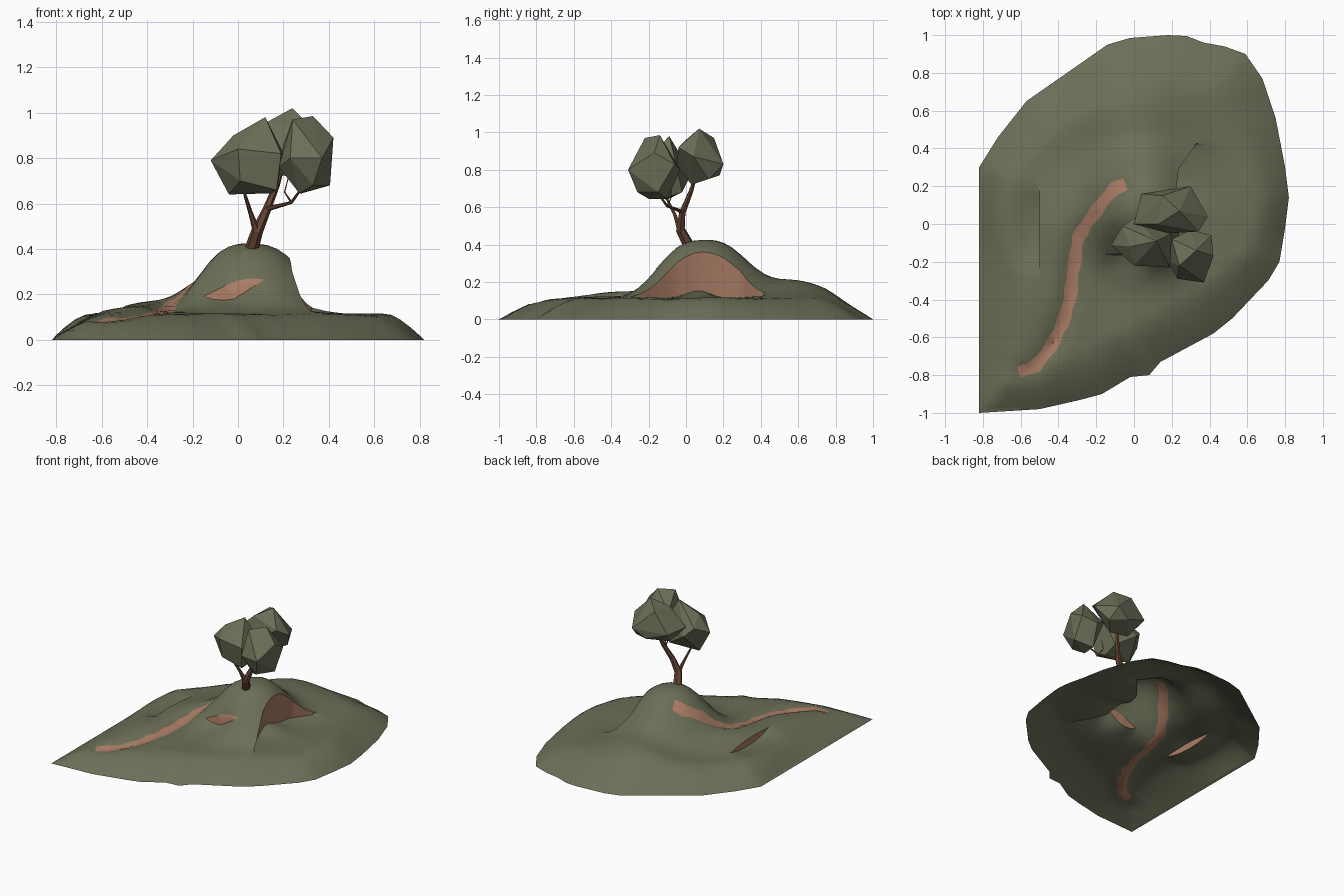
import bpy, bmesh, math, random
from mathutils import Vector
from mathutils.geometry import delaunay_2d_cdt, intersect_point_line

if "Cube" in bpy.data.objects:
    bpy.data.objects.remove(bpy.data.objects["Cube"])

random.seed(4)


def material(name, rgb):
    m = bpy.data.materials.new(name)
    m.diffuse_color = (*rgb, 1)
    m.use_nodes = True
    m.node_tree.nodes["Principled BSDF"].inputs["Base Color"].default_value = m.diffuse_color
    return m


GREEN = material("moss green", (0.148, 0.157, 0.096))
EARTH = material("bare earth", (0.41, 0.205, 0.133))
BARK = material("bark brown", (0.135, 0.06, 0.035))


def add_object(name, bm, mats):
    me = bpy.data.meshes.new(name)
    bm.to_mesh(me)
    bm.free()
    for m in mats:
        me.materials.append(m)
    ob = bpy.data.objects.new(name, me)
    bpy.context.collection.objects.link(ob)
    return ob


# ---------- 2D helpers ----------
def resample(pts, step=0.05):
    out = []
    for a, b in zip(pts, pts[1:]):
        a, b = Vector(a), Vector(b)
        n = max(1, round((b - a).length / step))
        out += [a.lerp(b, i / n) for i in range(n)]
    return out + [Vector(pts[-1])]


def seg_dist(p, a, b):
    q, t = intersect_point_line(p, a, b)
    q = Vector((q[0], q[1]))
    return (p - (a if t < 0 else b if t > 1 else q)).length


def line_dist(p, pts):
    return min(seg_dist(p, a, b) for a, b in zip(pts, pts[1:]))


def inside(p, poly):
    hit = False
    for a, b in zip(poly, poly[1:] + poly[:1]):
        if (a.y > p.y) != (b.y > p.y) and p.x < a.x + (p.y - a.y) * (b.x - a.x) / (b.y - a.y):
            hit = not hit
    return hit


# ---------- terrain plan: outline, path and three small cliffs ----------
outline = [Vector(p) for p in (
    (-.82, .3), (-.72, .46), (-.57, .65), (-.14, .95), (-.02, .985), (.18, 1), (.28, .995),
    (.37, .96), (.48, .94), (.59, .9), (.68, .77), (.75, .56), (.8, .3), (.82, .14), (.8, -.02),
    (.77, -.2), (.71, -.3), (.52, -.5), (.42, -.58), (.14, -.73), (.08, -.8), (-.02, -.81),
    (-.17, -.9), (-.28, -.93), (-.5, -.98), (-.82, -1))]
rim = outline + outline[:1]

path = resample([(-.045, .21), (-.1, .19), (-.17, .11), (-.25, 0), (-.295, -.07), (-.315, -.2),
                 (-.34, -.4), (-.38, -.53), (-.44, -.65), (-.52, -.75), (-.61, -.785)])
left, right = [], []
for i, p in enumerate(path):
    t = (path[min(i + 1, len(path) - 1)] - path[max(i - 1, 0)]).normalized()
    n = Vector((-t.y, t.x)) * (0.033 + 0.005 * math.sin(i * 1.9))
    left.append(p + n)
    right.append(p - n)
path_poly = left + right[::-1]

GAP = 0.004
cliff = [(.32, -.27), (.275, -.16), (.238, -.05), (.228, .05), (.226, .2), (.236, .29), (.32, .41)]


def strip(pts, off):
    top = resample(pts, 0.04)
    return top + [p + Vector(off) for p in reversed(top)]


strips = [strip(cliff, (GAP, 0)),
          strip([(-.15, -.16), (.11, -.16)], (0, -GAP)),
          strip([(-.5, -.25), (-.5, .2)], (-GAP, 0))]


def cliff_x(y):
    for (x0, y0), (x1, y1) in zip(cliff, cliff[1:]):
        if y0 - 1e-6 <= y <= y1 + 1e-6:
            return x0 + (x1 - x0) * (y - y0) / (y1 - y0)
    return None


def bump(x, y, cx, cy, sx, sy):
    return math.exp(-((x - cx) / sx) ** 2 - ((y - cy) / sy) ** 2)


def height(p):
    x, y = p
    # the rim slopes up gently, a bit steeper at the left and right sides
    width = 0.25 - 0.09 * math.exp(-((y - .05) / .3) ** 2)
    t = min(1, line_dist(p, rim) / width)
    ramp = 1 - (1 - t) ** 1.5
    z = 0.112 + 0.005 * math.sin(9 * x + 2) * math.sin(8 * y)
    z += 0.1 * bump(x, y, .0, .58, .26, .22) + 0.05 * bump(x, y, -.4, -.02, .17, .26)
    z += 0.03 * bump(x, y, -.45, -.42, .18, .2)
    cx = cliff_x(y)
    if cx is not None and x > cx + GAP / 2:      # ground below the big cliff
        z += 0.045 * math.exp(-((y - .07) / .09) ** 2 - (x - cx) / .1)
    else:                                        # main knoll
        r = math.hypot(x - .06, y - .09)
        z += 0.31 * math.exp(-math.log(2) * (r / .255) ** 2.8)
    if y < -.16 - GAP / 2:
        z -= 0.07 * max(0, 1 - abs((x + .02) / .13) ** 1.5) * math.exp(-((y + .16) / .08) ** 2)
    if x < -.5 - GAP / 2:
        z -= 0.05 * max(0, 1 - ((y + .025) / .225) ** 2) * math.exp(-((x + .5) / .12) ** 2)
    z -= 0.03 * math.exp(-(line_dist(p, path) / .045) ** 2)
    return max(0, z * ramp)


# ---------- terrain mesh ----------
verts, edges = [], []
for loop in [outline, path_poly] + strips:
    s = len(verts)
    verts += loop
    edges += [(s + i, s + (i + 1) % len(loop)) for i in range(len(loop))]
segs = [(verts[a], verts[b]) for a, b in edges]
for i in range(-20, 21):
    for j in range(-25, 26):
        p = Vector((i * .042 + random.uniform(-.008, .008), j * .042 + random.uniform(-.008, .008)))
        if inside(p, outline) and min(seg_dist(p, a, b) for a, b in segs) > 0.016:
            verts.append(p)
res = delaunay_2d_cdt(verts, edges, [], 0, 1e-5)

bm = bmesh.new()
bvs = []
for p in res[0]:
    x, y, z = p.x, p.y, height(p)
    cx = cliff_x(y)
    if cx is not None and abs(x - cx - GAP) < 1e-4:   # undercut foot of the big cliff
        x -= GAP + 0.04 * math.sin(math.pi * (y + .27) / .68)
    if abs(x + .5 + GAP) < 1e-4 and -.25 <= y <= .2:  # undercut foot of the left ledge
        x += GAP + 0.001
    bvs.append(bm.verts.new((x, y, z)))
for f in res[2]:
    c = sum((res[0][i] for i in f), Vector((0, 0))) / len(f)
    if inside(c, outline):
        face = bm.faces.new([bvs[i] for i in f])
        face.material_index = int(any(inside(c, q) for q in [path_poly] + strips))
loose = [v for v in bm.verts if not v.link_faces]
bmesh.ops.delete(bm, geom=loose, context='VERTS')
hill = add_object("hill", bm, [GREEN, EARTH])
bpy.context.view_layer.objects.active = hill
hill.select_set(True)
bpy.ops.object.shade_smooth_by_angle(angle=math.radians(40))


# ---------- trunk and branches: tapered six-sided tubes ----------
def tube(name, pts, sides=6):
    bm = bmesh.new()
    rings = []
    for i, (x, y, z, r) in enumerate(pts):
        t = Vector(pts[min(i + 1, len(pts) - 1)][:3]) - Vector(pts[max(i - 1, 0)][:3])
        u = t.cross(Vector((0.1, 1, 0))).normalized()
        v = t.cross(u).normalized()
        rings.append([bm.verts.new(Vector((x, y, z)) + r * (
            u * math.cos(k * math.tau / sides) + v * math.sin(k * math.tau / sides)))
            for k in range(sides)])
    for a, b in zip(rings, rings[1:]):
        for k in range(sides):
            bm.faces.new((a[k], a[(k + 1) % sides], b[(k + 1) % sides], b[k]))
    bm.faces.new(rings[0])
    bm.faces.new(rings[-1])
    bmesh.ops.recalc_face_normals(bm, faces=bm.faces)
    add_object(name, bm, [BARK])


tube("trunk", [(.055, .02, .385, .032), (.085, -.03, .48, .026), (.125, -.02, .57, .019),
               (.17, .025, .68, .014), (.195, .05, .76, .009)])
tube("left_branch", [(.085, -.03, .47, .018), (.055, -.06, .56, .01), (.03, -.1, .64, .007),
                     (.03, -.11, .7, .005)])
tube("right_branch", [(.12, -.02, .575, .012), (.2, -.07, .595, .008), (.235, -.1, .605, .007),
                      (.275, -.14, .66, .005), (.29, -.16, .72, .004)])
tube("twig", [(.235, -.1, .605, .005), (.205, -.08, .65, .003), (.22, -.08, .71, .002)])


# ---------- foliage: faceted convex lumps around a few corner points ----------
def foliage(name, pts):
    bm = bmesh.new()
    for p in pts:
        bm.verts.new(p)
    bmesh.ops.convex_hull(bm, input=list(bm.verts))
    bmesh.ops.delete(bm, geom=[v for v in bm.verts if not v.link_faces], context='VERTS')
    bmesh.ops.recalc_face_normals(bm, faces=bm.faces)
    add_object(name, bm, [GREEN])


foliage("foliage_left", [
    (-.12, -.11, .79), (-.06, -.01, .84), (0, .03, .78), (.12, -.09, .98), (0, -.22, .84),
    (.01, -.2, .7), (.19, -.23, .82), (.17, -.2, .66), (.2, -.05, .82), (.15, -.02, .68),
    (-.04, -.1, .64), (.15, -.12, .645), (-.02, -.12, .9)])
foliage("foliage_right", [
    (.33, -.14, .985), (.24, -.22, .97), (.42, -.17, .89), (.37, -.31, .8), (.23, -.29, .8),
    (.18, -.2, .76), (.2, -.08, .86), (.3, -.03, .8), (.41, -.06, .83), (.405, -.15, .68),
    (.27, -.2, .645), (.28, -.1, .645), (.33, -.26, .68)])
foliage("foliage_back", [
    (.24, .07, 1.02), (.13, 0, .96), (0, 0, .84), (.04, .16, .83), (.15, .15, .97),
    (.3, .2, .83), (.39, .04, .87), (.34, -.04, .92), (.18, -.05, .82), (.1, .05, .73),
    (.24, .03, .72), (.32, .12, .75), (.2, .18, .77)])
